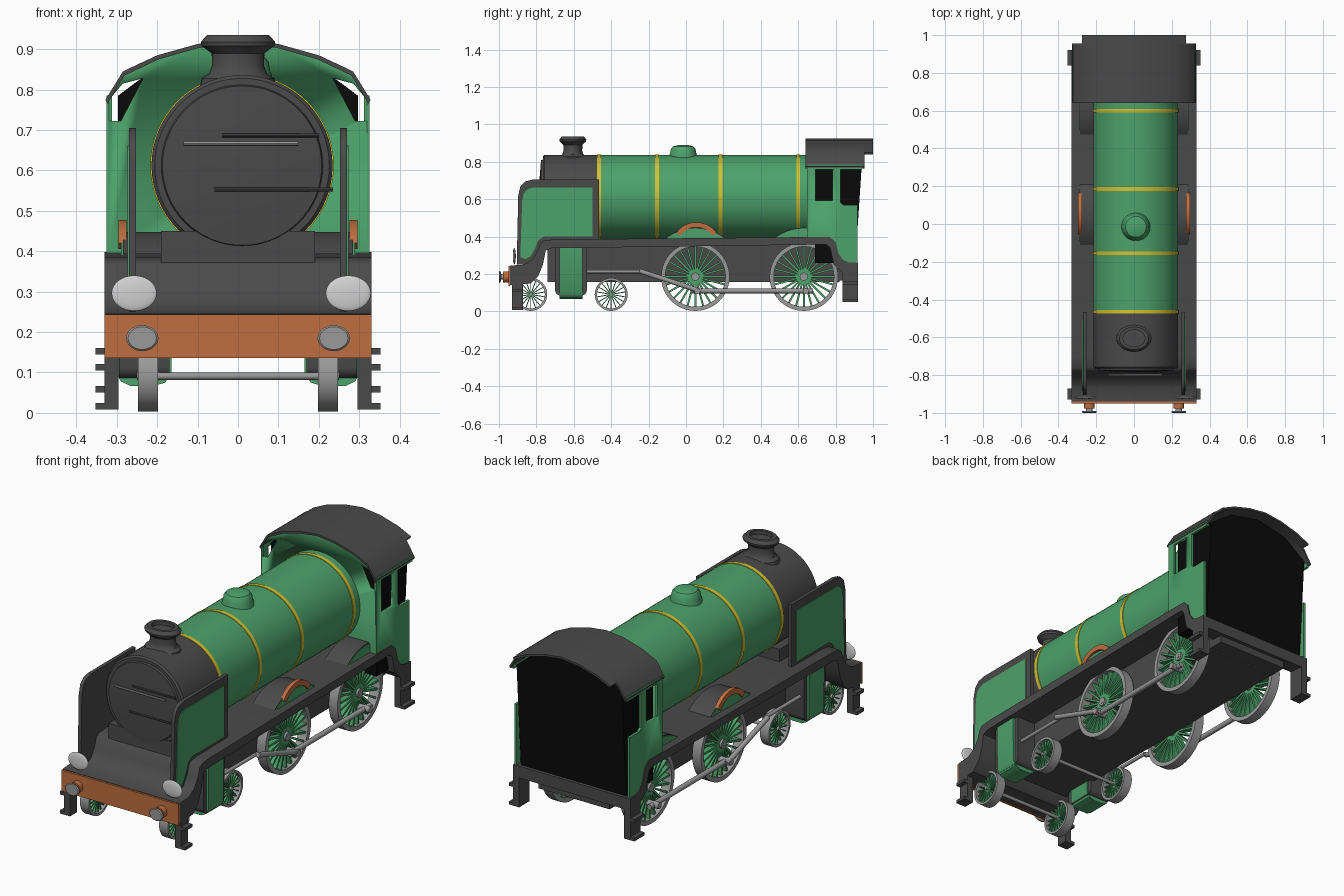
import bpy, bmesh, math
from mathutils import Matrix, Vector

if "Cube" in bpy.data.objects:
    bpy.data.objects.remove(bpy.data.objects["Cube"])

def material(name, rgb):
    m = bpy.data.materials.new(name)
    m.diffuse_color = (*rgb, 1)
    m.use_nodes = True
    m.node_tree.nodes["Principled BSDF"].inputs["Base Color"].default_value = m.diffuse_color
    return m

GREEN = material("green paint", (0.073, 0.36, 0.145))
DARK = material("dark grey", (0.068, 0.068, 0.068))
ORANGE = material("orange", (0.52, 0.155, 0.05))
YELLOW = material("yellow", (0.66, 0.54, 0.03))
GREY = material("steel grey", (0.32, 0.32, 0.32))
WHITE = material("lamp white", (0.65, 0.65, 0.65))
BLACK = material("black", (0.003, 0.003, 0.003))

def finish(name, bm, *mats, smooth=True):
    bmesh.ops.recalc_face_normals(bm, faces=bm.faces)
    me = bpy.data.meshes.new(name)
    bm.to_mesh(me)
    bm.free()
    for m in mats:
        me.materials.append(m)
    if smooth:
        me.polygons.foreach_set("use_smooth", [True] * len(me.polygons))
        me.set_sharp_from_angle(angle=math.radians(35))
    ob = bpy.data.objects.new(name, me)
    bpy.context.collection.objects.link(ob)
    return ob

def add_prism(bm, pts, axis, a, b):
    def put(p, t):
        return (t, p[0], p[1]) if axis == "x" else (p[0], t, p[1])
    lo = [bm.verts.new(put(p, a)) for p in pts]
    hi = [bm.verts.new(put(p, b)) for p in pts]
    bm.faces.new(lo)
    bm.faces.new(hi)
    for i in range(len(pts)):
        j = (i + 1) % len(pts)
        bm.faces.new((lo[i], lo[j], hi[j], hi[i]))

def prism(name, pts, axis, a, b, mat):
    bm = bmesh.new()
    add_prism(bm, pts, axis, a, b)
    return finish(name, bm, mat)

def box(name, x, y, z, mat):
    return prism(name, [(y[0], z[0]), (y[1], z[0]), (y[1], z[1]), (y[0], z[1])], "x", x[0], x[1], mat)

def add_rod(bm, p, q, r, n=16):
    p, q = Vector(p), Vector(q)
    d = q - p
    m = Matrix.Translation((p + q) / 2) @ d.to_track_quat("Z", "Y").to_matrix().to_4x4()
    bmesh.ops.create_cone(bm, cap_ends=True, segments=n, radius1=r, radius2=r, depth=d.length, matrix=m)

def rod(name, p, q, r, mat, n=16):
    bm = bmesh.new()
    add_rod(bm, p, q, r, n)
    return finish(name, bm, mat)

def lathe(name, profile, matrix, mat, n=40):
    """Spin (radius, height) points about z, then place with a matrix."""
    bm = bmesh.new()
    vs = [bm.verts.new((r, 0, h)) for r, h in profile]
    es = [bm.edges.new(e) for e in zip(vs, vs[1:])]
    bmesh.ops.spin(bm, geom=vs + es, axis=(0, 0, 1), cent=(0, 0, 0), angle=2 * math.pi, steps=n)
    bmesh.ops.remove_doubles(bm, verts=bm.verts, dist=1e-5)
    bm.transform(matrix)
    return finish(name, bm, mat)

def arc(cy, cz, r, a0, a1, n):
    return [(cy + r * math.cos(math.radians(a0 + (a1 - a0) * i / n)),
             cz + r * math.sin(math.radians(a0 + (a1 - a0) * i / n))) for i in range(n + 1)]

def mirrored(half):
    return half + [(-x, z) for x, z in reversed(half) if x > 0]

def cut(ob, cutter):
    m = ob.modifiers.new("windows", "BOOLEAN")
    m.operation, m.object, m.solver = "DIFFERENCE", cutter, "EXACT"
    cutter.hide_render = True
    cutter.hide_set(True)

# Boiler, smokebox and bands
BX, BZ, BR = 0.01, 0.612, 0.224
along_y = Matrix.Translation((BX, 0, BZ)) @ Matrix.Rotation(math.pi / 2, 4, "X")
rod("boiler", (BX, -0.47, BZ), (BX, 0.65, BZ), BR, GREEN, 64)
lathe("smokebox", [(0, 0.785), (0.1, 0.783), (0.197, 0.775), (0.2, 0.765), (0.216, 0.765),
                   (BR, 0.757), (BR, 0.47), (0, 0.47)], along_y, DARK, 64)
for y in (-0.465, -0.155, 0.185, 0.6):
    rod("boiler_band", (BX, y - 0.01, BZ), (BX, y + 0.01, BZ), BR + 0.003, YELLOW, 64)
rod("door_rail_light", (-0.135, -0.8, 0.667), (0.148, -0.8, 0.667), 0.006, GREY, 8)
rod("door_rail_upper", (-0.04, -0.79, 0.687), (0.2, -0.79, 0.687), 0.005, DARK, 8)
rod("door_rail_lower", (-0.058, -0.79, 0.553), (0.235, -0.79, 0.553), 0.005, DARK, 8)
box("smokebox_saddle", (-0.19, 0.19), (-0.77, -0.48), (0.36, 0.45), DARK)

# Chimney and dome
place = Matrix.Translation((0, -0.605, 0)) @ Matrix.Diagonal((1.28, 1, 1, 1))
lathe("chimney", [(0.075, 0.80), (0.07, 0.828), (0.056, 0.84), (0.05, 0.86), (0.051, 0.89), (0.07, 0.908),
                  (0.072, 0.918), (0.06, 0.935), (0.045, 0.935), (0.045, 0.915), (0, 0.915)], place, DARK)
lathe("steam_dome", [(0.08, 0.80), (0.074, 0.835), (0.069, 0.85), (0.066, 0.868), (0.055, 0.882),
                     (0.03, 0.889), (0, 0.891)], Matrix.Translation((BX, -0.015, 0)), GREEN)

# Running board with curved drop at both ends
deck = [(-0.94, 0.245), (-0.87, 0.25), (-0.825, 0.275), (-0.795, 0.32), (-0.78, 0.365), (-0.76, 0.38), (-0.7, 0.385),
        (0.7, 0.398), (0.77, 0.397), (0.80, 0.37), (0.815, 0.31), (0.84, 0.275), (0.87, 0.262), (0.92, 0.26),
        (0.92, 0.2), (0.84, 0.205), (0.79, 0.25), (0.77, 0.34), (0.75, 0.358),
        (-0.72, 0.338), (-0.75, 0.325), (-0.765, 0.25), (-0.79, 0.19), (-0.83, 0.15), (-0.94, 0.14)]
prism("running_board", deck, "x", -0.33, 0.33, DARK)
box("main_frame", (-0.19, 0.19), (-0.74, 0.82), (0.158, 0.36), DARK)
box("rear_drag_box", (-0.2, 0.2), (0.8, 0.9), (0.165, 0.25), DARK)
box("buffer_beam", (-0.33, 0.33), (-0.95, -0.94), (0.136, 0.243), ORANGE)

# Cab
roof = [(0.328, 0.775), (0.285, 0.845), (0.2, 0.885), (0.1, 0.913), (0, 0.925)]
def roof_band(half, t=0.01):
    outer = mirrored(half)
    return outer + [(x * 0.985, z - t) for x, z in reversed(outer)]
prism("cab_roof", roof_band(roof), "y", 0.64, 0.955, DARK)
prism("cab_roof_tail", roof_band([(0.275, 0.85)] + roof[2:]), "y", 0.95, 1.0, DARK)
front = prism("cab_front", mirrored([(0.32, 0.39)] + [(x * 0.985, z - 0.006) for x, z in roof]),
              "y", 0.648, 0.66, GREEN)
bm = bmesh.new()
for s in (-1, 1):
    add_prism(bm, [(s * x, z) for x, z in ((0.319, 0.722), (0.29, 0.722), (0.235, 0.828), (0.285, 0.815),
                                           (0.319, 0.775))], "y", 0.6, 0.7)
cut(front, finish("front_window_cutter", bm, GREEN))
inside = prism("cab_interior", mirrored([(0.297, 0.26), (0.297, 0.785), (0.25, 0.82), (0.17, 0.875), (0, 0.91)]),
               "y", 0.69, 0.94, BLACK)
for v in inside.data.vertices:
    if v.co.y > 0.9 and v.co.z < 0.5:
        v.co.y = 0.905
window = box("side_window_cutter", (-0.5, 0.5), (0.692, 0.782), (0.592, 0.76), GREEN)
side = [(0.65, 0.39), (0.65, 0.785), (0.945, 0.785), (0.94, 0.76), (0.825, 0.76), (0.825, 0.585), (0.84, 0.57),
        (0.918, 0.57), (0.918, 0.26), (0.87, 0.262), (0.84, 0.275), (0.815, 0.31), (0.80, 0.37), (0.77, 0.39)]

# Deflector outlines: dark plate and green outer panel
plate = [(-0.465, 0.385), (-0.465, 0.705), (-0.82, 0.705), (-0.86, 0.695), (-0.885, 0.67), (-0.897, 0.62),
         (-0.905, 0.25), (-0.87, 0.25), (-0.825, 0.275), (-0.795, 0.32), (-0.78, 0.365), (-0.76, 0.38)]
panel = [(-0.5, 0.40), (-0.5, 0.662), (-0.82, 0.662), (-0.85, 0.652), (-0.868, 0.63), (-0.876, 0.59),
         (-0.886, 0.29), (-0.86, 0.28), (-0.83, 0.295), (-0.805, 0.34), (-0.79, 0.38), (-0.76, 0.40)]

def wheel(x, y, r, n):
    """Grey tyre and hub with green blade spokes."""
    w, t = 0.025, 0.1 * r + 0.004
    at = Matrix.Translation((x, y, r + 0.003)) @ Matrix.Rotation(math.pi / 2, 4, "Y")
    lathe("wheel_tyre", [(r - t, -w), (r, -w), (r, w), (r - t, w), (r - t, -w)], at, GREY, 48)
    bm = bmesh.new()
    for i in range(n):
        m = at @ Matrix.Rotation(2 * math.pi * i / n, 4, "Z") @ Matrix.Translation((r * 0.5, 0, 0))
        bmesh.ops.create_cube(bm, size=1, matrix=m @ Matrix.Diagonal((r * 0.86, r * 0.055, 0.03, 1)))
    finish("wheel_spokes", bm, GREEN, smooth=False)
    rod("wheel_hub", (x - 0.026, y, r + 0.003), (x + 0.026, y, r + 0.003), r * 0.12, GREY)

def rounded(y0, y1, z0, z1, c):
    out = []
    for cy, cz, a in ((y1 - c, z1 - c, 0), (y0 + c, z1 - c, 90), (y0 + c, z0 + c, 180), (y1 - c, z0 + c, 270)):
        out += arc(cy, cz, c, a, a + 90, 5)
    return out

for s in (-1, 1):
    # Cab sides and deflectors
    cut(prism("cab_side", side, "x", s * 0.312, s * 0.325, GREEN), window)
    prism("smoke_deflector", plate, "x", s * 0.252, s * 0.27, DARK)
    prism("deflector_panel", panel, "x", s * 0.268, s * 0.274, GREEN)

    # Splashers with green faces, and the curved plate above the first
    for y in (0.05, 0.63):
        shape = arc(y, 0.188, 0.26, 52, 128, 16)
        prism("splasher", shape, "x", s * 0.16, s * 0.285, DARK)
        prism("splasher_face", arc(y, 0.188, 0.255, 52, 128, 16), "x", s * 0.284, s * 0.289, GREEN)
    bow = arc(0.055, 0.345, 0.132, 35, 145, 12) + arc(0.055, 0.345, 0.105, 145, 35, 12)
    prism("curved_plate", bow, "x", s * 0.276, s * 0.296, ORANGE)

    # Cylinders: dark ends with a green wrapper
    prism("cylinder_block", rounded(-0.7, -0.53, 0.085, 0.36, 0.03), "x", s * 0.17, s * 0.295, DARK)
    wrap = [(s * x, z) for x, z in ((0.165, 0.36), (0.165, 0.1), (0.18, 0.075), (0.21, 0.066), (0.265, 0.066),
                                    (0.29, 0.078), (0.305, 0.105), (0.308, 0.36))]
    prism("cylinder_wrapper", wrap, "y", -0.675, -0.553, GREEN)

    # Wheels and motion
    for y in (-0.83, -0.4):
        wheel(s * 0.223, y, 0.088, 18)
    for y in (0.05, 0.63):
        wheel(s * 0.223, y, 0.183, 24)
    rod("piston_rod", (s * 0.27, -0.54, 0.213), (s * 0.27, -0.24, 0.213), 0.009, GREY)
    rod("connecting_rod", (s * 0.285, -0.25, 0.217), (s * 0.285, 0.08, 0.108), 0.013, GREY)
    rod("coupling_rod", (s * 0.268, 0.03, 0.11), (s * 0.268, 0.68, 0.11), 0.013, GREY)
    for y in (0.06, 0.64):
        rod("crank_pin", (s * 0.23, y, 0.11), (s * 0.3, y, 0.11), 0.016, GREY)

    # Buffers and lamps
    rod("buffer_stock", (s * 0.237, -0.95, 0.185), (s * 0.237, -0.978, 0.185), 0.029, ORANGE, 24)
    at = Matrix.Translation((s * 0.237, -1, 0.185)) @ Matrix.Diagonal((1.25, 1, 1, 1)) @ \
        Matrix.Rotation(-math.pi / 2, 4, "X")
    lathe("buffer_head", [(0, 0), (0.028, 0), (0.032, 0.004), (0.03, 0.009), (0.014, 0.011), (0.014, 0.03)],
          at, GREY, 32)
    bm = bmesh.new()
    bmesh.ops.create_uvsphere(bm, u_segments=32, v_segments=16, radius=1, matrix=Matrix.Translation(
        (s * 0.265 + 0.008, -0.918, 0.296)) @ Matrix.Diagonal((0.056, 0.008, 0.044, 1)))
    finish("lamp", bm, WHITE)

    # Steps at both ends
    for name, y0, y1, z0, top, treads in (("front_step", -0.93, -0.872, 0.008, 0.2, (0.008, 0.105)),
                                          ("rear_step", 0.838, 0.92, 0.05, 0.25, (0.05, 0.145))):
        box(name + "_hanger", (s * 0.296, s * 0.33), (y0, y1), (z0, top), DARK)
        for z in treads:
            box(name + "_tread", (s * 0.3, s * 0.353), (y0, y1), (z, z + 0.016), DARK)

# Axles
for y, z in ((-0.83, 0.091), (-0.4, 0.091), (0.05, 0.186), (0.63, 0.186)):
    rod("axle", (-0.25, y, z), (0.25, y, z), 0.009, GREY)
